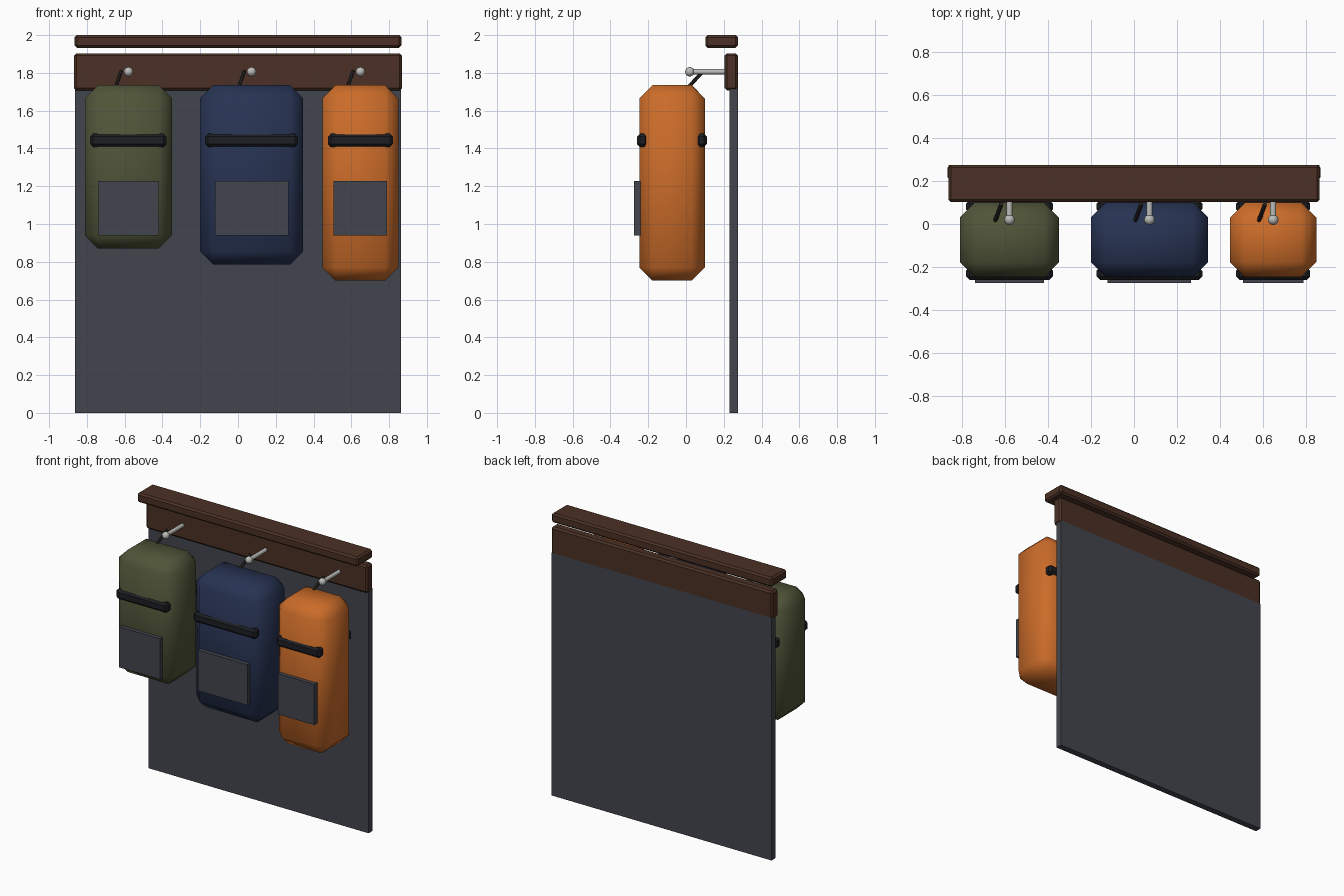
import bpy
import math
from mathutils import Vector

if "Cube" in bpy.data.objects:
    bpy.data.objects.remove(bpy.data.objects["Cube"])


def material(name, rgb):
    m = bpy.data.materials.new(name)
    m.diffuse_color = (*rgb, 1)
    m.use_nodes = True
    m.node_tree.nodes["Principled BSDF"].inputs["Base Color"].default_value = m.diffuse_color
    return m


WOOD = material("dark_wood", (0.07, 0.03, 0.018))
SLATE = material("slate", (0.055, 0.06, 0.075))
BLACK = material("black_webbing", (0.012, 0.013, 0.016))
CORD = material("dark_cord", (0.025, 0.022, 0.018))
STEEL = material("steel", (0.5, 0.5, 0.49))
OLIVE = material("olive_fabric", (0.08, 0.09, 0.04))
NAVY = material("navy_fabric", (0.02, 0.033, 0.085))
ORANGE = material("orange_fabric", (0.6, 0.15, 0.022))


def box(name, x, y, z, mat, bevel=0.0, smooth=0):
    """Box from (min, max) ranges, with an optional chamfer."""
    bpy.ops.mesh.primitive_cube_add(size=1)
    o = bpy.context.object
    o.name = name
    o.location = [(a + b) / 2 for a, b in (x, y, z)]
    o.scale = [b - a for a, b in (x, y, z)]
    bpy.ops.object.transform_apply(location=False, rotation=False, scale=True)
    o.data.materials.append(mat)
    if bevel:
        b = o.modifiers.new("chamfer", "BEVEL")
        b.width = bevel
        b.segments = 1
        bpy.ops.object.modifier_apply(modifier=b.name)
    if smooth:
        bpy.ops.object.shade_smooth_by_angle(angle=math.radians(smooth))
    return o


def rod(name, a, b, r, mat, sides=12):
    """Cylinder between two points."""
    a, b = Vector(a), Vector(b)
    d = b - a
    bpy.ops.mesh.primitive_cylinder_add(vertices=sides, radius=r, depth=d.length,
                                        location=(a + b) / 2)
    o = bpy.context.object
    o.name = name
    o.rotation_euler = d.to_track_quat("Z", "Y").to_euler()
    o.data.materials.append(mat)
    bpy.ops.object.shade_smooth_by_angle(angle=math.radians(40))
    return o


# Wall panel, peg board and shelf
box("wall_panel", (-0.863, 0.863), (0.23, 0.275), (0, 1.72), SLATE)
box("peg_board", (-0.868, 0.868), (0.205, 0.275), (1.707, 1.903), WOOD, 0.012)
box("top_shelf", (-0.865, 0.865), (0.102, 0.275), (1.933, 2.0), WOOD, 0.012)

# Bags: name, fabric, centre x, width, bottom z, strap width, pocket width
bags = [
    ("olive", OLIVE, -0.58, 0.462, 0.87, 0.405, 0.322),
    ("navy", NAVY, 0.072, 0.546, 0.785, 0.492, 0.389),
    ("orange", ORANGE, 0.648, 0.402, 0.70, 0.345, 0.283),
]
for name, fabric, cx, w, bottom, sw, pw in bags:
    # Chamfered bag body
    box(name + "_bag", (cx - w / 2, cx + w / 2), (-0.247, 0.1),
        (bottom, 1.735), fabric, 0.07, 60)
    # Front and back webbing straps
    for side, y0 in (("front", -0.26), ("back", 0.053)):
        box(f"{name}_{side}_strap", (cx - sw / 2, cx + sw / 2),
            (y0, y0 + 0.058), (1.408, 1.478), BLACK, 0.016)
    # Flat front pocket
    box(name + "_pocket", (cx - pw / 2, cx + pw / 2), (-0.275, -0.24),
        (0.94, 1.228), SLATE)
    # Hanging cord
    rod(name + "_hanging_cord", (cx - 0.08, -0.02, 1.69),
        (cx - 0.038, 0.092, 1.81), 0.01, CORD, 8)
    # Peg with ball tip
    rod(name + "_peg", (cx, 0.02, 1.806), (cx, 0.215, 1.806), 0.014, STEEL)
    bpy.ops.mesh.primitive_uv_sphere_add(segments=12, ring_count=8, radius=0.025,
                                         location=(cx, 0.02, 1.806))
    ball = bpy.context.object
    ball.name = name + "_peg_ball"
    ball.data.materials.append(STEEL)
    bpy.ops.object.shade_smooth()
